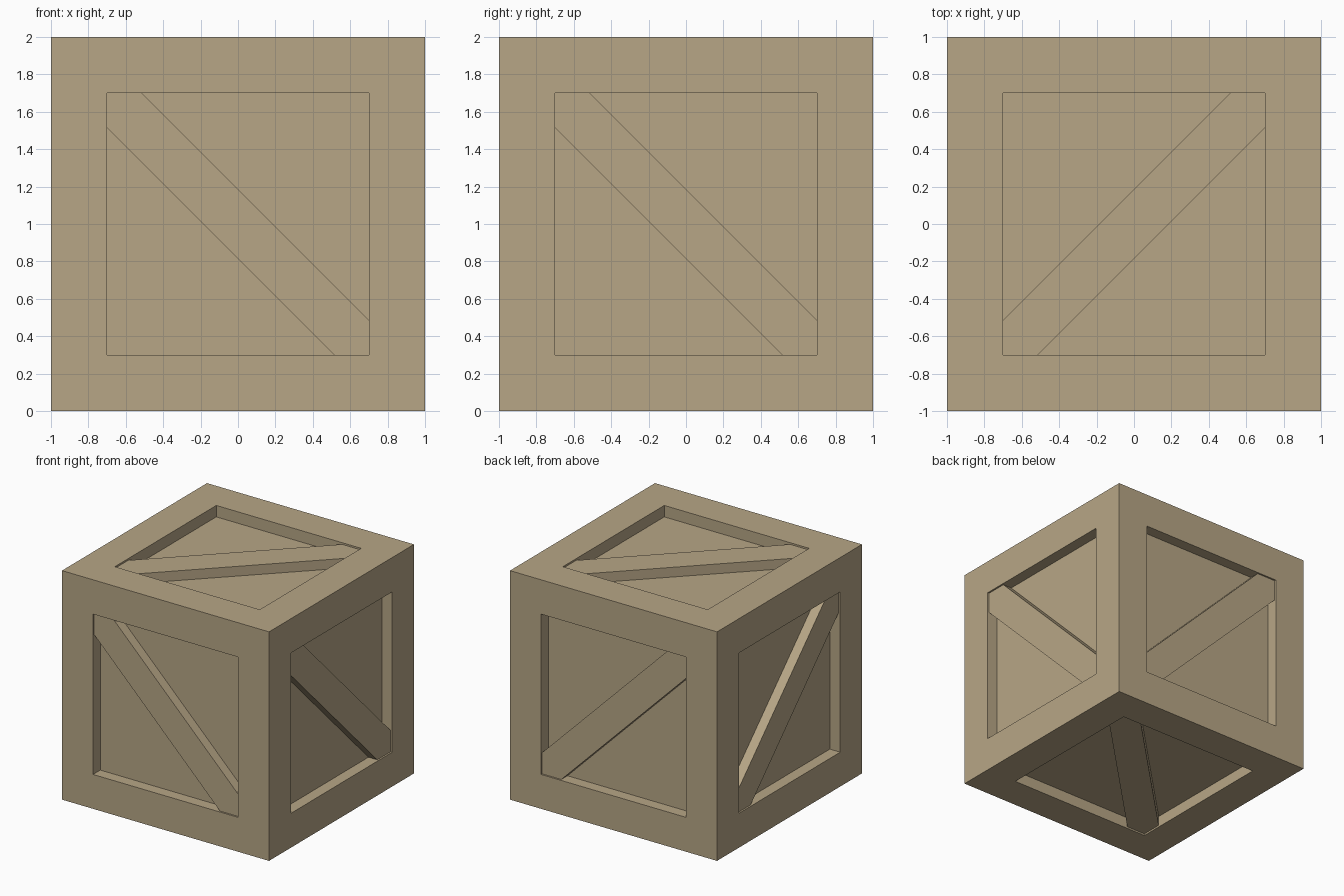
import bpy
import bmesh
from mathutils import Vector

HALF = 1.0       # half the crate's side
OPEN = 0.7       # half the panel opening
DEPTH = 0.1      # depth of the recessed panels
BRACE_TOP = 0.985
CUT = 0.515      # where the brace edges meet the opening

cube = bpy.data.objects.get("Cube")
if cube:
    bpy.data.objects.remove(cube, do_unlink=True)

# Single weathered wood colour
wood = bpy.data.materials.new("tan_wood")
wood.use_nodes = True
colour = (0.475, 0.383, 0.24, 1)
wood.diffuse_color = colour
wood.node_tree.nodes["Principled BSDF"].inputs["Base Color"].default_value = colour


def add_object(name, bm):
    bmesh.ops.recalc_face_normals(bm, faces=bm.faces)
    mesh = bpy.data.meshes.new(name)
    bm.to_mesh(mesh)
    bm.free()
    mesh.materials.append(wood)
    obj = bpy.data.objects.new(name, mesh)
    obj.location.z = HALF
    bpy.context.collection.objects.link(obj)


# Crate body: cube with a recessed panel in each side
bm = bmesh.new()
bmesh.ops.create_cube(bm, size=2 * HALF)
panels = list(bm.faces)
bmesh.ops.inset_individual(bm, faces=panels, thickness=HALF - OPEN,
                           use_even_offset=True)
for panel in panels:
    inward = panel.normal * -DEPTH
    new = bmesh.ops.extrude_discrete_faces(bm, faces=[panel])["faces"][0]
    bmesh.ops.translate(bm, verts=new.verts, vec=inward)
add_object("crate_frame", bm)

# Diagonal braces, clipped to the opening corners
X, Y, Z = Vector((1, 0, 0)), Vector((0, 1, 0)), Vector((0, 0, 1))
PROFILE = [(-OPEN, OPEN), (-CUT, OPEN), (OPEN, -CUT),
           (OPEN, -OPEN), (CUT, -OPEN), (-OPEN, CUT)]


def add_brace(name, u, v, normal):
    bm = bmesh.new()
    base = HALF - DEPTH - 0.005
    verts = [bm.verts.new(u * a + v * b + normal * base) for a, b in PROFILE]
    face = bm.faces.new(verts)
    new = bmesh.ops.extrude_face_region(bm, geom=[face])["geom"]
    top = [g for g in new if isinstance(g, bmesh.types.BMVert)]
    bmesh.ops.translate(bm, verts=top, vec=normal * (BRACE_TOP - base))
    add_object(name, bm)


for names, u, v, normal in ((("front", "back"), X, Z, -Y),
                            (("left", "right"), Y, Z, X),
                            (("top", "bottom"), X, -Y, Z)):
    for side, sign in zip(names, (1, -1)):
        add_brace(side + "_brace", u, v, normal * sign)
